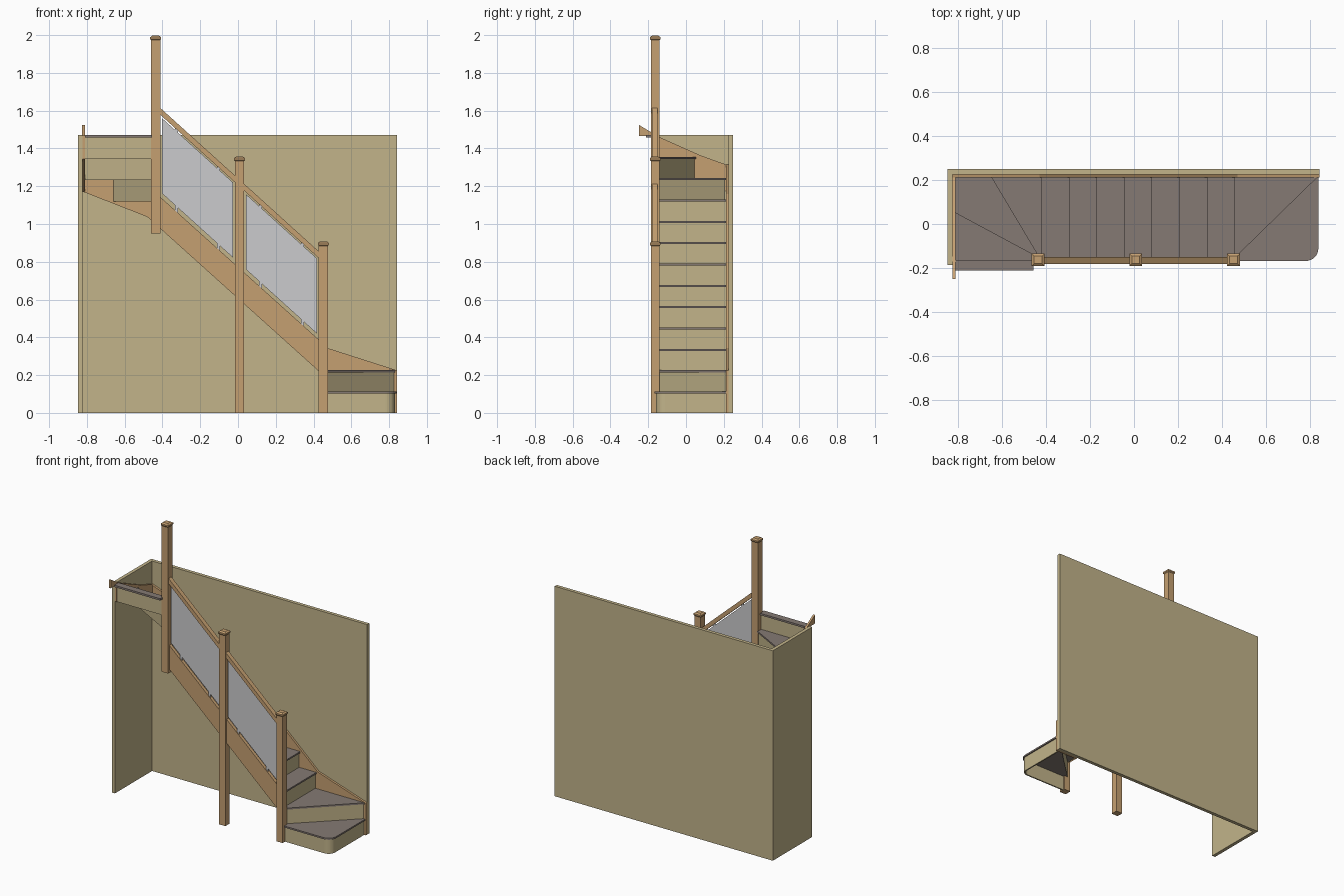
import bpy, bmesh, math
from mathutils import Vector

if "Cube" in bpy.data.objects:
    bpy.data.objects.remove(bpy.data.objects["Cube"])


def mat(name, rgb):
    m = bpy.data.materials.new(name)
    m.diffuse_color = (*rgb, 1)
    m.use_nodes = True
    m.node_tree.nodes["Principled BSDF"].inputs["Base Color"].default_value = m.diffuse_color
    return m


WOOD = mat("oak wood", (0.56, 0.35, 0.165))
WALL = mat("khaki wall", (0.54, 0.455, 0.255))
TREAD = mat("grey carpet", (0.235, 0.195, 0.175))
GLASS = mat("pale glass", (0.60, 0.60, 0.61))


def prism(name, pts, a, b, axis, m):
    """Extrude a 2D outline along an axis from a to b."""
    place = {"x": lambda u, v, w: (w, u, v),
             "y": lambda u, v, w: (u, w, v),
             "z": lambda u, v, w: (u, v, w)}[axis]
    bm = bmesh.new()
    face = bm.faces.new([bm.verts.new(place(u, v, a)) for u, v in pts])
    ext = bmesh.ops.extrude_face_region(bm, geom=[face])
    verts = [g for g in ext["geom"] if isinstance(g, bmesh.types.BMVert)]
    bmesh.ops.translate(bm, verts=verts, vec=Vector(place(0, 0, b - a)))
    bmesh.ops.recalc_face_normals(bm, faces=bm.faces[:])
    me = bpy.data.meshes.new(name)
    bm.to_mesh(me)
    bm.free()
    me.materials.append(m)
    ob = bpy.data.objects.new(name, me)
    bpy.context.collection.objects.link(ob)
    return ob


def post(name, x, y, z0, z1):
    """Square newel post with a moulded cap, as stacked square sections."""
    w = 0.0245
    sections = [(z0, w), (z1 - 0.024, w), (z1 - 0.018, 0.029),
                (z1 - 0.008, 0.029), (z1, 0.018)]
    bm = bmesh.new()
    rings = [[bm.verts.new((x + sx * r, y + sy * r * 0.96, z))
              for sx, sy in ((-1, -1), (1, -1), (1, 1), (-1, 1))]
             for z, r in sections]
    for lo, hi in zip(rings, rings[1:]):
        for i in range(4):
            j = (i + 1) % 4
            bm.faces.new((lo[i], lo[j], hi[j], hi[i]))
    bm.faces.new(rings[0][::-1])
    bm.faces.new(rings[-1])
    me = bpy.data.meshes.new(name)
    bm.to_mesh(me)
    bm.free()
    me.materials.append(WOOD)
    bpy.context.collection.objects.link(bpy.data.objects.new(name, me))


# Walls: one L-shaped plan
prism("wall", [(-0.848, 0.25), (0.843, 0.25), (0.843, 0.226), (-0.824, 0.226),
               (-0.824, -0.186), (-0.848, -0.186)], 0, 1.471, "z", WALL)

RISE, GO, THICK = 0.113, 0.1257, 0.011
IN_Y, OUT_Y, LEFT = -0.15, 0.211, -0.811


def pitch(x, z):
    return z - 0.9 * (x - 0.425)


# Stringers: back wall, left return, open side
prism("back_stringer",
      [(0.843, 0), (0.843, 0.225), (0.47, pitch(0.47, 0.385)),
       (-0.43, pitch(-0.43, 0.39)), (-0.645, 1.25), (-0.824, 1.315),
       (-0.824, 1.172), (-0.48, pitch(-0.48, 0.223)), (0.673, 0)],
      OUT_Y, 0.227, "y", WOOD)
prism("left_stringer",
      [(-0.25, 1.525), (-0.145, 1.462), (0.08, 1.362), (OUT_Y, 1.315),
       (OUT_Y, 1.172), (-0.186, 1.345), (-0.186, 1.465), (-0.25, 1.465)],
      -0.825, LEFT, "x", WOOD)
prism("front_stringer",
      [(-0.42, pitch(-0.42, 0.39)), (0.44, pitch(0.44, 0.39)),
       (0.44, pitch(0.44, 0.223)), (-0.42, pitch(-0.42, 0.223))],
      -0.173, IN_Y, "y", WOOD)

# Newel posts
POST_X = (-0.436, 0.008, 0.452)
for label, x, z0, z1 in zip(("upper", "middle", "lower"), POST_X,
                            (0.95, 0, 0), (1.997, 1.357, 0.908)):
    post(label + "_post", x, -0.163, z0, z1)

# Handrails, glass panels and their small clips, one set per bay


def band(name, x0, x1, top, depth, y0, y1, m):
    s = 0.905

    def f(x):
        return top - s * (x + 0.41)
    prism(name, [(x0, f(x0)), (x1, f(x1)), (x1, f(x1) - depth),
                 (x0, f(x0) - depth)], y0, y1, "y", m)


for label, a, b in (("upper", POST_X[0], POST_X[1]),
                    ("lower", POST_X[1], POST_X[2])):
    band(label + "_handrail", a + 0.02, b - 0.02, 1.613, 0.036,
         -0.181, -0.150, WOOD)
    band(label + "_glass", a + 0.034, b - 0.034, 1.567, 0.398,
         -0.169, -0.161, GLASS)
    for i, t in enumerate((0.25, 0.75)):
        c = a + (b - a) * t
        for j, top in enumerate((1.58, 1.175)):
            band(f"{label}_clip_{i}_{j}", c - 0.008, c + 0.008, top, 0.035,
                 -0.167, -0.163, GLASS)

# Nosing lines from open side to wall side, in climbing order (steps 2 to 13)
noses = [((0.462, IN_Y), (0.832, OUT_Y))]
noses += [((0.46 - GO * i, IN_Y), (0.46 - GO * i, OUT_Y)) for i in range(8)]
noses += [((-0.43, IN_Y), (-0.645, OUT_Y)), ((-0.435, IN_Y), (LEFT, 0.052)),
          ((-0.435, -0.166), (LEFT, -0.166))]


def shifted(line, d):
    """Move a nosing line towards the climbing side."""
    p, q = Vector(line[0]), Vector(line[1])
    t = (q - p).normalized()
    n = Vector((-t.y, t.x)) * d
    return (p + n)[:], (q + n)[:]


# Risers
for k, line in enumerate(noses):
    n = k + 2
    a, b = shifted(line, 0.008)
    c, d = shifted(line, 0.016)

    def keep(p):
        return (max(p[0], LEFT), min(p[1], OUT_Y))
    prism(f"riser_{n}", [keep(p) for p in (a, b, d, c)],
          RISE * (n - 1) - THICK, RISE * n - THICK, "z", WALL)

# Treads 2 to 12, each running back under the next riser
for k in range(len(noses) - 1):
    n = k + 2
    a, b = noses[k]
    c, d = shifted(noses[k + 1], 0.014)
    pts = [a, b]
    if n == 2:
        pts += [(d[0], OUT_Y)]
    elif n == 10:
        pts += [(d[0], OUT_Y)]
    elif n == 11:
        pts += [(LEFT, OUT_Y), (LEFT, d[1])]
    else:
        pts += [d]
    pts.append(c)
    prism(f"tread_{n}", pts, RISE * n - THICK, RISE * n, "z", TREAD)

# Landing nosing
prism("landing_nosing", [(LEFT, -0.211), (-0.456, -0.211), (-0.456, -0.164),
                         (LEFT, -0.164)], 1.459, 1.472, "z", TREAD)


# Bottom step with rounded outer corner
def outline(inset):
    x, y, r = 0.838 - inset, -0.168 + inset, 0.058 - inset
    arc = [(x - r + r * math.sin(t), y + r - r * math.cos(t))
           for t in (math.pi / 2 * i / 8 for i in range(9))]
    return [(0.462, y)] + arc + [(x, OUT_Y)]


prism("tread_1", outline(0) + [(0.815, OUT_Y), (0.462, -0.132)],
      RISE - THICK, RISE, "z", TREAD)
prism("riser_1", outline(0.008) + outline(0.017)[::-1], 0, RISE - THICK,
      "z", WALL)
